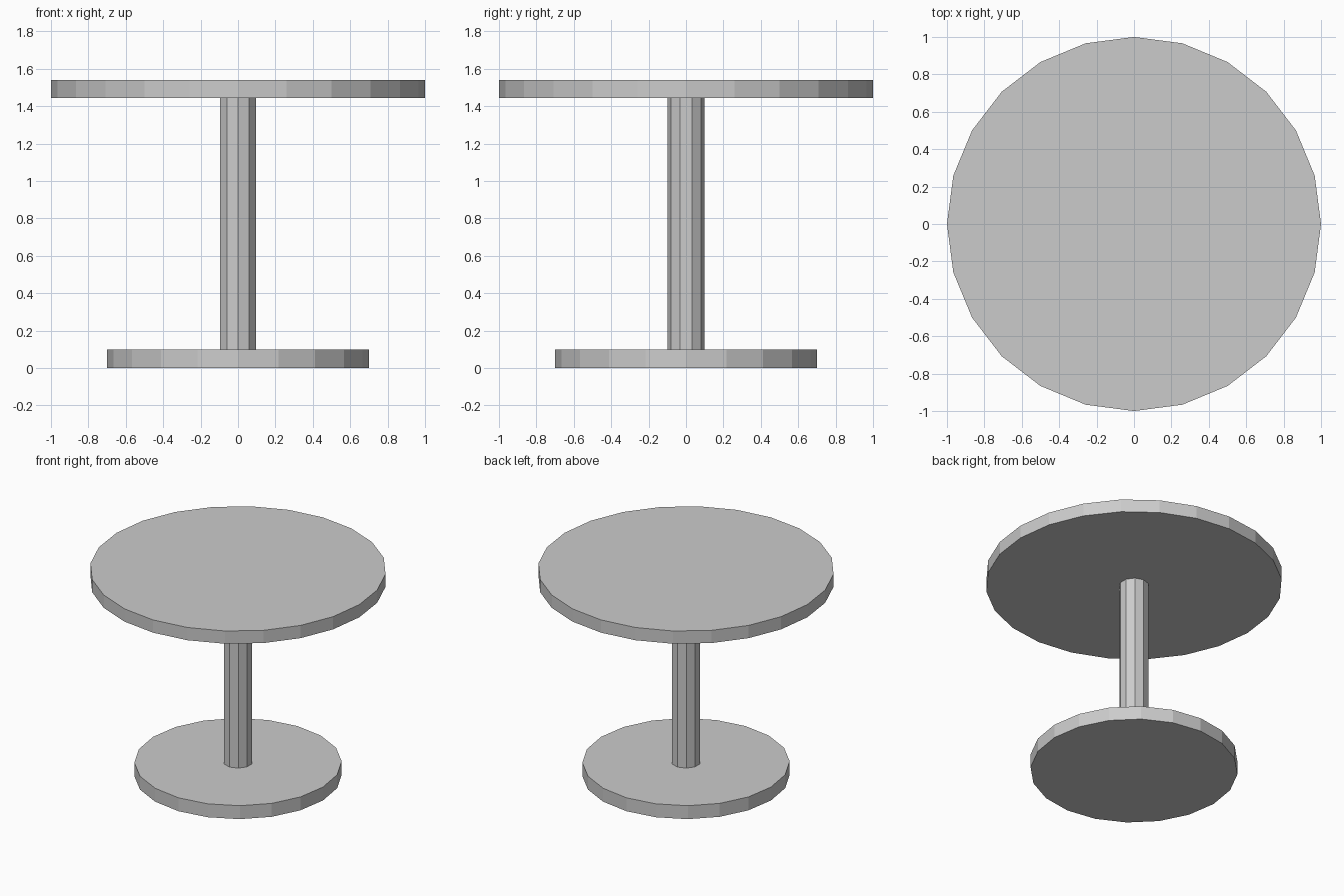
import bpy

if "Cube" in bpy.data.objects:
    bpy.data.objects.remove(bpy.data.objects["Cube"])


def disc(name, sides, radius, z0, z1):
    """Flat-shaded upright prism between two heights (first vertex on +y)."""
    bpy.ops.mesh.primitive_cylinder_add(
        vertices=sides, radius=radius, depth=z1 - z0, location=(0, 0, (z0 + z1) / 2))
    obj = bpy.context.object
    obj.name = name
    return obj


# Round foot plate
disc("base", 20, 0.70, 0.0, 0.10)
# Central column
disc("pedestal", 10, 0.10, 0.10, 1.445)
# Round table top
disc("table_top", 24, 1.00, 1.445, 1.54)
